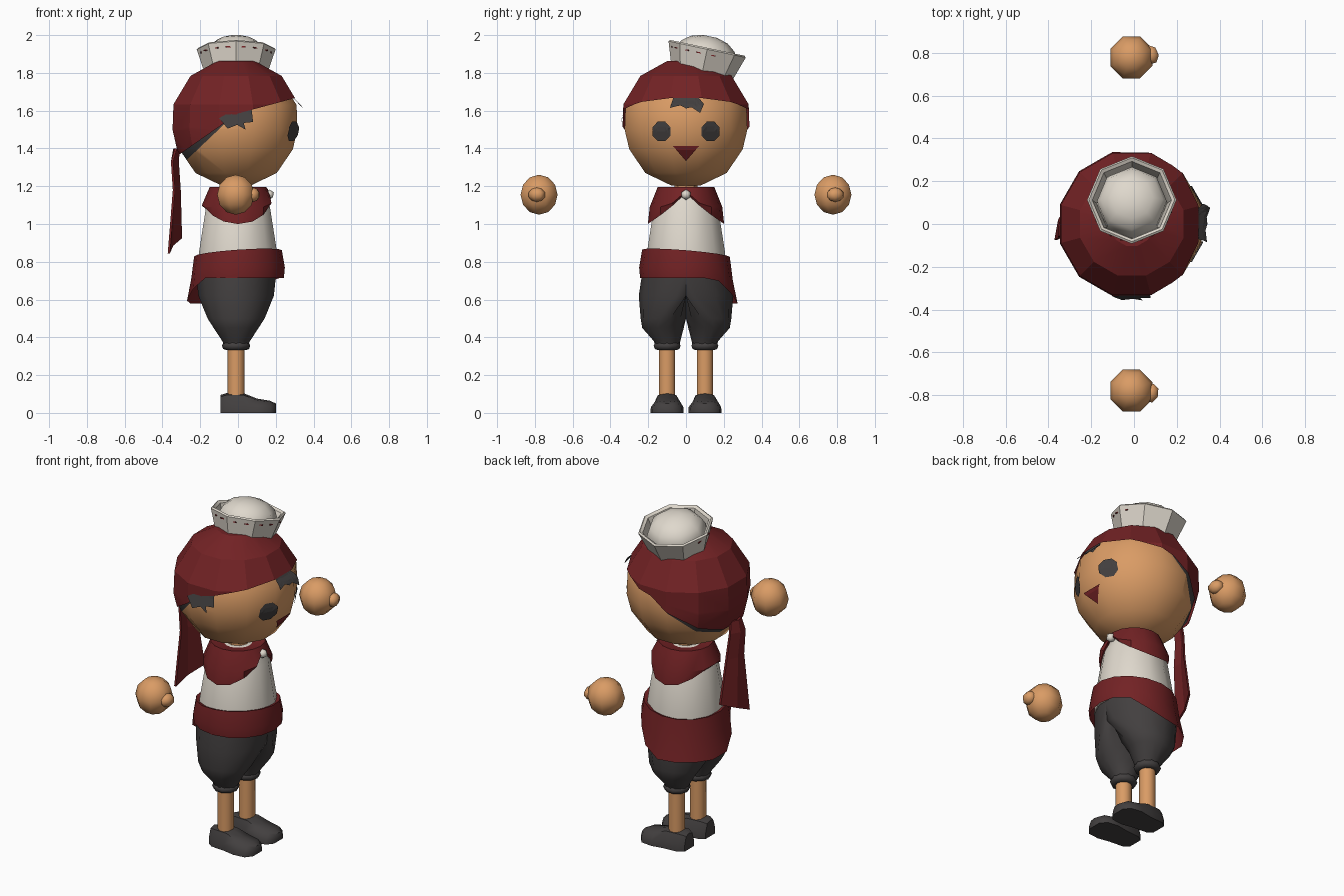
import bpy, bmesh, math
from math import sin, cos, pi, radians
from mathutils import Vector, Matrix
from mathutils.bvhtree import BVHTree

if "Cube" in bpy.data.objects:
    bpy.data.objects.remove(bpy.data.objects["Cube"])


def material(name, rgb):
    m = bpy.data.materials.new(name)
    m.diffuse_color = (*rgb, 1)
    m.use_nodes = True
    m.node_tree.nodes["Principled BSDF"].inputs["Base Color"].default_value = m.diffuse_color
    return m


SKIN = material("skin tan", (0.70, 0.33, 0.13))
RED = material("deep red", (0.17, 0.016, 0.018))
WHITE = material("warm white", (0.74, 0.69, 0.61))
DARK = material("charcoal", (0.055, 0.05, 0.05))


def finish(bm, name, mats, angle=None):
    bmesh.ops.recalc_face_normals(bm, faces=bm.faces)
    me = bpy.data.meshes.new(name)
    bm.to_mesh(me)
    bm.free()
    ob = bpy.data.objects.new(name, me)
    bpy.context.collection.objects.link(ob)
    for m in mats:
        me.materials.append(m)
    if angle:
        bpy.ops.object.select_all(action='DESELECT')
        ob.select_set(True)
        bpy.context.view_layer.objects.active = ob
        bpy.ops.object.shade_smooth_by_angle(angle=radians(angle))
    return ob


def loft(rings, cap=True, loop=False):
    """Skin a list of equal-length point rings."""
    bm = bmesh.new()
    vs = [[bm.verts.new(p) for p in r] for r in rings]
    n = len(vs[0])
    pairs = list(zip(vs, vs[1:])) + ([(vs[-1], vs[0])] if loop else [])
    for a, b in pairs:
        for i in range(n):
            j = (i + 1) % n
            bm.faces.new((a[i], a[j], b[j], b[i]))
    if cap and not loop:
        bm.faces.new(vs[0])
        bm.faces.new(vs[-1])
    return bm


def ring(r, z, n, cx=0, cy=0, rot=0.0, ry=None):
    return [(cx + r * cos(rot + 2 * pi * i / n), cy + (ry or r) * sin(rot + 2 * pi * i / n), z)
            for i in range(n)]


def lathe(profile, n, cx=0, cy=0, rot=0.0, **kw):
    return loft([ring(r, z, n, cx, cy, rot) for r, z in profile], **kw)


# Head, with the nape hair as cut faces under the headscarf
HEAD = [(.08, 1.205), (.215, 1.27), (.30, 1.395), (.325, 1.5), (.32, 1.63), (.23, 1.775), (.09, 1.85)]
PROFILE = [(r / cos(pi / 12), z) for r, z in HEAD]


def head_mesh(grow=0.0):
    return lathe([(r + grow, z + grow * (z - 1.53) / .33) for r, z in PROFILE], 12, -.01, 0, pi / 12)


def cut(bm, x, z, slope):
    bmesh.ops.bisect_plane(bm, geom=bm.verts[:] + bm.edges[:] + bm.faces[:],
                           plane_co=(x, 0, z), plane_no=(-slope, 0, 1))


FRONT, BACK, NAPE = (0, 1.585, .27), (0, 1.585, .70), (-.05, 1.55, .95)


def over(c, line):
    return c.z > line[1] + line[2] * (c.x - line[0])


bm = head_mesh()
tree = BVHTree.FromBMesh(bm)
cut(bm, *NAPE)
for f in bm.faces:
    c = f.calc_center_median()
    f.material_index = int(over(c, NAPE) and c.x < -.02)
finish(bm, "head", [SKIN, DARK], 40)

# Headscarf: a shell over the skull, kept above a bent slanted hem
bm = head_mesh(.012)
cut(bm, *FRONT)
cut(bm, *BACK)
low = [f for f in bm.faces if not (over(f.calc_center_median(), FRONT) or over(f.calc_center_median(), BACK))]
bmesh.ops.delete(bm, geom=low, context='FACES')
finish(bm, "headscarf", [RED], 25)

# Headscarf tail: creased ribbon hanging behind
tail = [(1.40, -.335, -.05, .03, -.32), (1.33, -.355, -.06, .04, -.325), (1.18, -.345, -.06, .06, -.315),
        (.885, -.372, -.075, .11, -.308)]
rows = []
for z, xa, ya, yb, xb in tail:
    drop = .04 if z < 1 else 0
    mid = ((xa + xb) / 2 - .015, (ya + yb) / 2, z)
    out = [Vector((xa, ya, z - drop)), Vector(mid), Vector((xb, yb, z + drop))]
    rows.append(out + [p + Vector((.012, 0, 0)) for p in reversed(out)])
finish(loft(rows), "headscarf_tail", [RED])


# Face details: outlines projected onto the head
def decal(name, outline, mat, axis, flare=0.0):
    bm = bmesh.new()
    d = Vector(axis)
    flat = (lambda u, z: Vector((d.x, u, z))) if d.x else (lambda u, z: Vector((u, d.y, z)))
    bm.faces.new([bm.verts.new(flat(u, z)) for u, z in outline])
    bmesh.ops.triangulate(bm, faces=bm.faces[:])
    bmesh.ops.subdivide_edges(bm, edges=bm.edges[:], cuts=3, use_grid_fill=True)
    top = max(z for _, z in outline)
    for v in bm.verts:
        hit = tree.ray_cast(v.co, -d)[0]
        if hit:
            v.co = hit + d * (.008 + flare * max(0, top - .03 - v.co.z))
    ob = finish(bm, name, [mat])
    return ob


for s, side in ((-1, "right"), (1, "left")):
    decal(side + "_eye", [(s * .13 + .052 * cos(pi / 8 + i * pi / 4), 1.49 + .056 * sin(pi / 8 + i * pi / 4))
                          for i in range(8)], DARK, (1, 0, 0))
decal("mouth", [(-.068, 1.412), (0, 1.333), (.068, 1.412)], RED, (1, 0, 0))
decal("front_hair", [(-.06, 1.69), (-.055, 1.645), (-.085, 1.615), (-.03, 1.628), (0, 1.612), (.03, 1.618),
                     (.075, 1.588), (.058, 1.625), (.095, 1.635), (.05, 1.69)], DARK, (1, 0, 0), .5)
decal("side_hair", [(-.10, 1.56), (-.05, 1.54), (-.055, 1.505), (-.005, 1.525), (.04, 1.50), (.03, 1.535),
                    (.08, 1.54), (.05, 1.56), (.07, 1.625), (-.03, 1.60)], DARK, (0, -1, 0), .25)

# Sailor hat: turned-up brim, dome and dashed stitching, tilted sideways
TILT = Matrix.Translation((-.01, .10, 1.868)) @ Matrix.Rotation(radians(-12), 4, 'X')
brim = lathe([(.168, -.065), (.209, .058), (.2, .066), (.185, .055), (.16, -.03)], 8, loop=True)
finish(brim, "hat_brim", [WHITE], 30).matrix_world = TILT
dome = lathe([(.165, -.05), (.163, .035), (.145, .075), (.10, .11), (.04, .128)], 8)
finish(dome, "hat_dome", [WHITE], 50).matrix_world = TILT
bm = bmesh.new()
for k in range(-4, 1):
    a = (k - .5) * pi / 4 + pi / 4
    for off in (-.04, .035):
        m = (Matrix.Rotation(a - pi / 8, 4, 'Z') @ Matrix.Translation((.185, off, .032))
             @ Matrix.Diagonal((.006, .03, .006, 1)))
        bmesh.ops.create_cube(bm, size=1, matrix=m)
finish(bm, "hat_stitching", [RED]).matrix_world = TILT

# Neck and shirt
finish(lathe([(.06, 1.15), (.06, 1.23)], 8), "neck", [SKIN], 40)
finish(lathe([(.218, .74), (.214, .85), (.175, 1.09), (.135, 1.17), (.06, 1.185)], 12, rot=pi / 12),
       "shirt", [WHITE], 40)


# Collar: hem drops to points at both sides and opens at the front
def collar_hem(a):
    side = abs(sin(a))
    return 1.165 - .165 * side if cos(a) > 0 else 1.09 - .09 * side ** 2


rows = [[], [], [], []]
N = 16
for i in range(N):
    a = 2 * pi * i / N
    z = collar_hem(a)
    r = .202 - .28 * max(0, z - 1.0) if z < 1.13 else .165
    mid = max(z + .008, 1.09)
    for row, (rad, zz) in zip(rows, [(r, z), (.192 if mid < 1.13 else .165, mid),
                                     (.15, 1.195), (.07, 1.18)]):
        row.append((rad * cos(a), rad * sin(a), zz))
finish(loft(rows, cap=False), "collar", [RED], 30)
bm = bmesh.new()
bmesh.ops.create_icosphere(bm, subdivisions=1, radius=.028,
                           matrix=Matrix.Translation((.165, 0, 1.155)))
finish(bm, "collar_knot", [WHITE], 60)

# Waist sash sagging to the back left
rows = [[], [], [], []]
for i in range(16):
    a = 2 * pi * i / 16
    d = cos(a - radians(130))
    sag = max(0, min(1, d * 1.4))
    tip = .835 - .025 * d
    for row, (r, z) in zip(rows, [(.205, tip), (.232, tip + .01), (.248, .77 - .07 * sag),
                                  (.243 + .03 * sag, .715 - .135 * sag)]):
        row.append((r * cos(a), r * sin(a), z))
finish(loft(rows, cap=False), "sash", [RED], 30)

# Hips, legs and shoes, mirrored
for s, side in ((-1, "right"), (1, "left")):
    rows = []
    for z, cy, ry, rx in [(.36, .1, .065, .065), (.38, .1, .07, .075), (.45, .122, .11, .122),
                          (.5, .11, .13, .155), (.62, 0, .25, .205), (.74, 0, .232, .218)]:
        rows.append([(-.01 + rx * sin(t), s * max(0, cy + ry * cos(t)), z)
                     for t in (2 * pi * i / 14 for i in range(14))])
    finish(loft(rows), side + "_shorts_leg", [DARK], 50)
    finish(lathe([(.05, .332), (.068, .338), (.075, .355), (.068, .372), (.05, .378)], 10, -.01, s * .1),
           side + "_cuff", [DARK], 60)
    finish(lathe([(.045, .07), (.045, .35)], 10, -.01, s * .1), side + "_leg", [SKIN], 50)
    rows = []
    for x, w, h in [(-.092, .045, .095), (-.06, .068, .105), (.03, .075, .104), (.1, .088, .076),
                    (.17, .08, .064), (.2, .042, .05)]:
        rows.append([(x, s * .1 + w * u, h * v) for u, v in
                     [(-1, 0), (-.98, .4), (-.65, .9), (0, 1), (.65, .9), (.98, .4), (1, 0)]])
    finish(loft(rows), side + "_shoe", [DARK], 50)

    # Floating hand with a thumb
    bm = bmesh.new()
    bmesh.ops.create_uvsphere(bm, u_segments=8, v_segments=6, radius=.106,
                              matrix=Matrix.Translation((-.012, s * .778, 1.155)) @ Matrix.Rotation(pi / 8, 4, 'Z'))
    bmesh.ops.create_uvsphere(bm, u_segments=7, v_segments=5, radius=1,
                              matrix=Matrix.Translation((.08, s * .79, 1.155)) @ Matrix.Rotation(s * .25, 4, 'Z')
                              @ Matrix.Diagonal((.037, .048, .038, 1)))
    finish(bm, side + "_hand", [SKIN], 60)
